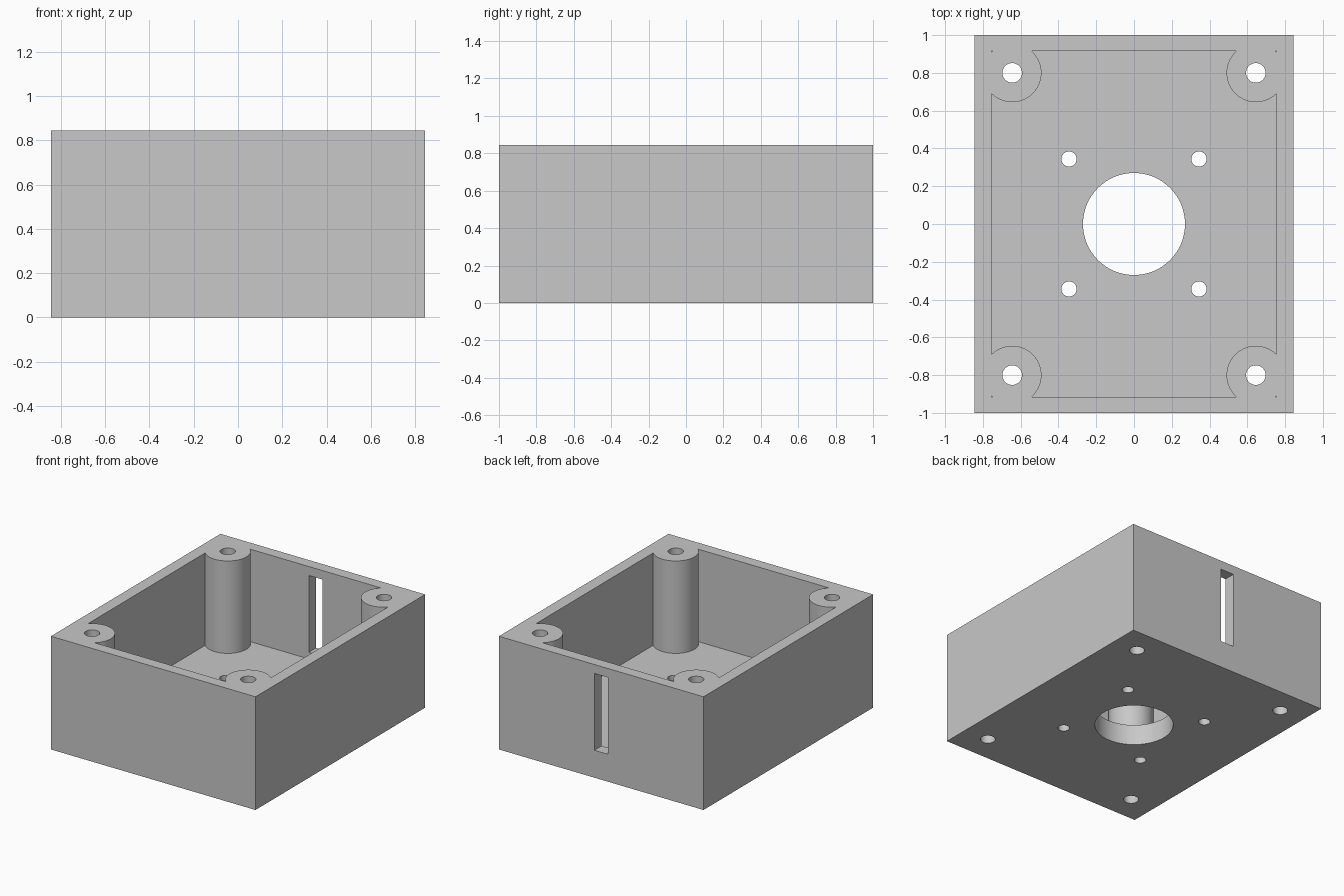
import bpy
import math

cube = bpy.data.objects.get("Cube")
if cube:
    bpy.data.objects.remove(cube, do_unlink=True)

# Overall dimensions
HX, HY, TOP = 0.845, 1.0, 0.845
CAVITY_X, CAVITY_Y, FLOOR = 0.755, 0.915, 0.155
POST_X, POST_Y, POST_R = 0.645, 0.8, 0.155

grey = bpy.data.materials.new("plain_grey")
grey.use_nodes = True
grey.diffuse_color = (0.58, 0.58, 0.58, 1)
grey.node_tree.nodes["Principled BSDF"].inputs["Base Color"].default_value = (0.58, 0.58, 0.58, 1)


def box(name, x, y, z):
    """Box spanning the given (low, high) pairs."""
    spans = (x, y, z)
    bpy.ops.mesh.primitive_cube_add(size=1, location=[(a + b) / 2 for a, b in spans])
    ob = bpy.context.object
    ob.name = name
    ob.scale = [b - a for a, b in spans]
    bpy.ops.object.transform_apply(location=True, rotation=False, scale=True)
    return ob


def cylinder(name, x, y, radius, sides=64):
    """Upright cylinder taller than the whole box."""
    bpy.ops.mesh.primitive_cylinder_add(vertices=sides, radius=radius, depth=3, location=(x, y, 0.4))
    ob = bpy.context.object
    ob.name = name
    return ob


def subtract(target, cutter):
    cutter.hide_render = True
    mod = target.modifiers.new("cut", 'BOOLEAN')
    mod.operation = 'DIFFERENCE'
    mod.solver = 'EXACT'
    mod.object = cutter
    bpy.context.view_layer.objects.active = target
    bpy.ops.object.modifier_apply(modifier=mod.name)
    bpy.data.objects.remove(cutter, do_unlink=True)


def corners(x, y):
    return [(sx * x, sy * y) for sx in (-1, 1) for sy in (-1, 1)]


# Open box; the cavity leaves round screw posts standing in its corners
body = box("enclosure_box", (-HX, HX), (-HY, HY), (0, TOP))
cavity = box("cavity_cutter", (-CAVITY_X, CAVITY_X), (-CAVITY_Y, CAVITY_Y), (FLOOR, TOP + 0.2))
for x, y in corners(POST_X, POST_Y):
    subtract(cavity, cylinder("post_shape", x, y, POST_R))
subtract(body, cavity)

# Screw holes through the posts, small floor holes and the large centre hole
for x, y in corners(POST_X, POST_Y):
    subtract(body, cylinder("screw_hole", x, y, 0.052, 32))
for x, y in corners(0.344, 0.344):
    subtract(body, cylinder("floor_hole", x, y, 0.04, 32))
subtract(body, cylinder("centre_hole", 0, 0, 0.27))

# Upright slot in the back wall
subtract(body, box("slot_cutter", (-0.056, 0.056), (0.85, 1.1), (0.205, 0.778)))

# Finish
body.data.materials.clear()
body.data.materials.append(grey)
for poly in body.data.polygons:
    poly.material_index = 0
bpy.ops.object.select_all(action='DESELECT')
body.select_set(True)
bpy.context.view_layer.objects.active = body
bpy.ops.object.shade_smooth_by_angle(angle=math.radians(30))
